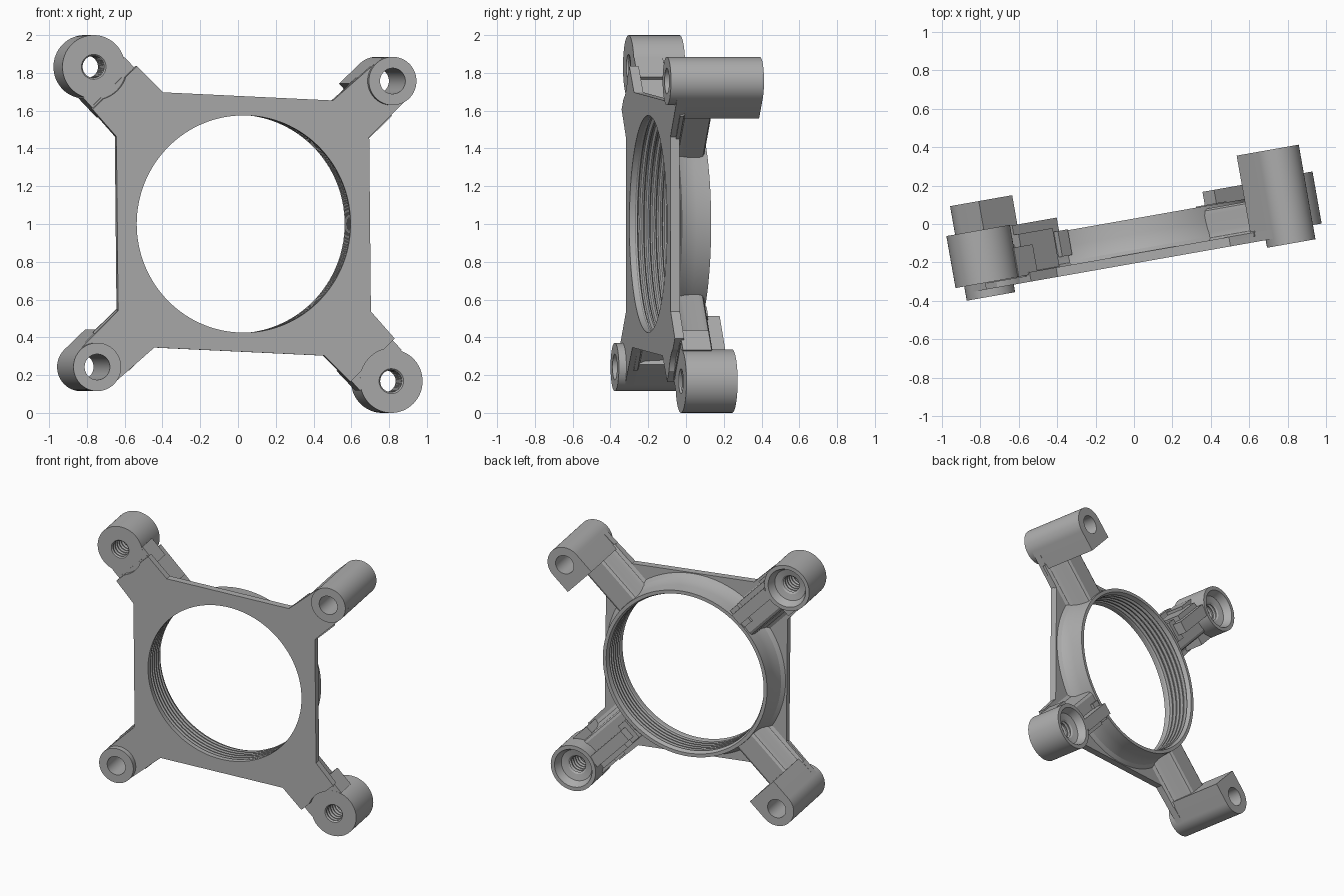
import bpy, bmesh, math
from mathutils import Vector

cube = bpy.data.objects.get("Cube")
if cube:
    bpy.data.objects.remove(cube, do_unlink=True)

grey = bpy.data.materials.new("grey_metal")
grey.use_nodes = True
COLOR = (0.42, 0.42, 0.42, 1)
grey.diffuse_color = COLOR
grey.node_tree.nodes["Principled BSDF"].inputs["Base Color"].default_value = COLOR

# Bracket frame: u across, v up, w from front to back, turned ten degrees
TURN = math.radians(10)
U = Vector((math.cos(TURN), math.sin(TURN), 0))
V = Vector((0, 0, 1))
W = Vector((-math.sin(TURN), math.cos(TURN), 0))
ORIGIN = Vector((0.03, -0.2, 1.0))


def place(u, v, w):
    return ORIGIN + U * u + V * v + W * w


def finish(bm, name):
    bmesh.ops.recalc_face_normals(bm, faces=bm.faces[:])
    mesh = bpy.data.meshes.new(name)
    bm.to_mesh(mesh)
    bm.free()
    obj = bpy.data.objects.new(name, mesh)
    bpy.context.collection.objects.link(obj)
    mesh.materials.append(grey)
    return obj


def select(obj):
    bpy.ops.object.select_all(action='DESELECT')
    obj.select_set(True)
    bpy.context.view_layer.objects.active = obj


def smooth(obj):
    select(obj)
    bpy.ops.object.shade_smooth_by_angle(angle=math.radians(25))


def loft(name, loops, closed=False):
    """Join matching loops of points; cap the ends unless closed."""
    bm = bmesh.new()
    rings = [[bm.verts.new(place(*p)) for p in loop] for loop in loops]
    n = len(rings[0])
    pairs = list(zip(rings, rings[1:])) + ([(rings[-1], rings[0])] if closed else [])
    for a, b in pairs:
        for i in range(n):
            j = (i + 1) % n
            bm.faces.new((a[i], a[j], b[j], b[i]))
    if not closed:
        bm.faces.new(rings[0])
        bm.faces.new(rings[-1])
    return finish(bm, name)


def prism(name, points, w0, w1):
    return loft(name, [[(u, v, w) for u, v in points] for w in (w0, w1)])


def circle(c, r, n=64):
    return [(c[0] + r * math.cos(2 * math.pi * i / n),
             c[1] + r * math.sin(2 * math.pi * i / n)) for i in range(n)]


def lathe(name, c, profile, n=64):
    loops = [[(u, v, w) for u, v in circle(c, r, n)] for r, w in profile]
    return loft(name, loops, closed=True)


def cut(obj, c, r, w0=-0.2, w1=0.7, n=64):
    cutter = prism("cutter", circle(c, r, n), w0, w1)
    cutter.hide_render = True
    mod = obj.modifiers.new("hole", 'BOOLEAN')
    mod.operation = 'DIFFERENCE'
    mod.solver = 'EXACT'
    mod.object = cutter
    select(obj)
    bpy.ops.object.modifier_apply(modifier=mod.name)
    bpy.data.objects.remove(cutter, do_unlink=True)


def thread(r_in, r_out, w0, w1, turns):
    step = (w1 - w0) / turns
    pts = []
    for i in range(turns):
        w = w0 + i * step
        pts += [(r_in, w), (r_in, w + step * 0.25),
                (r_out, w + step * 0.5), (r_out, w + step * 0.75)]
    return pts + [(r_in, w1)]


class Arm:
    """Directions along and across one arm, aimed at its boss centre."""
    def __init__(self, c):
        self.c = Vector(c)
        self.length = self.c.length
        self.d = self.c.normalized()
        self.n = Vector((-self.d.y, self.d.x))

    def at(self, t, p):
        return tuple(self.d * t + self.n * p)

    def bar(self, name, section, t0, t1):
        return loft(name, [[(*self.at(t, p), w) for p, w in section] for t in (t0, t1)])

    def box(self, name, t0, t1, p0, p1, w0, w1):
        return self.bar(name, [(p0, w0), (p1, w0), (p1, w1), (p0, w1)], t0, t1)


LONG_R, LONG_HOLE, SHORT_R = 0.128, 0.068, 0.168
long_arms = {"upper_left": Arm((0.794, 0.757)), "lower_right": Arm((-0.794, -0.757))}
short_arms = {"upper_right": Arm((-0.8, 0.832)), "lower_left": Arm((0.8, -0.832))}

# Front plate with four arms, the second half being the first turned half way
la, sa = long_arms["upper_left"], short_arms["upper_right"]
half = [(0.675, 0.46), la.at(la.length, -LONG_R), la.at(la.length, LONG_R), (0.48, 0.654),
        (-0.434, 0.697), sa.at(1.0, -0.165), sa.at(1.0, 0.165), (-0.684, 0.463)]
plate = prism("front_plate", half + [(-u, -v) for u, v in half], 0, 0.05)
cut(plate, (0, 0), 0.62, n=128)
for arm in long_arms.values():
    cut(plate, arm.c, LONG_HOLE)
for arm in short_arms.values():
    cut(plate, arm.c, 0.175)
smooth(plate)

# Threaded centre ring with a coved outer wall
ring = [(0.62, 0), (0.575, 0), (0.575, 0.03)]
ring += thread(0.578, 0.598, 0.035, 0.2, 5)
ring += [(0.59, 0.23), (0.615, 0.23), (0.622, 0.15), (0.63, 0.105),
         (0.645, 0.07), (0.672, 0.048), (0.672, 0.035), (0.62, 0.035)]
smooth(lathe("threaded_ring", (0, 0), ring, 128))

# Rib section with coved flanks
flank = [(0.14, 0.03), (0.14, 0.05), (0.118, 0.062), (0.104, 0.09),
         (0.098, 0.18), (0.088, 0.205), (0.07, 0.215)]
rib = flank + [(-p, w) for p, w in reversed(flank)]

# Long bosses: round collar in front, flat-ended body behind
for side, arm in long_arms.items():
    smooth(arm.bar(side + "_rib", rib, 0.61, arm.length - 0.12))
    outline = [arm.at(arm.length + LONG_R * math.cos(a), LONG_R * math.sin(a))
               for a in (math.pi * (i / 32 - 0.5) for i in range(33))]
    outline += [arm.at(arm.length - 0.155, LONG_R), arm.at(arm.length - 0.155, -LONG_R)]
    body = prism(side + "_long_boss", outline, 0.01, 0.46)
    cut(body, arm.c, LONG_HOLE)
    smooth(body)
    collar = [(LONG_HOLE, 0.03), (LONG_HOLE, -0.04), (LONG_R, -0.04), (LONG_R, 0.03)]
    smooth(lathe(side + "_boss_collar", arm.c, collar))

# Short bosses: threaded hole, cupped back, stepped rail and clip on the arm
for side, arm in short_arms.items():
    boss = [(SHORT_R, 0.31), (SHORT_R, 0.035), (0.066, 0.035)]
    boss += thread(0.058, 0.07, 0.045, 0.235, 6)
    boss += [(0.07, 0.245), (0.115, 0.255), (0.14, 0.31)]
    smooth(lathe(side + "_short_boss", arm.c, boss))
    smooth(arm.bar(side + "_rib", rib, 0.61, 1.01))
    arm.box(side + "_boss_root", 0.93, 1.075, -0.155, 0.155, 0.036, 0.19)
    arm.box(side + "_rail", 0.66, 1.0, -0.1, -0.015, 0.1, 0.305)
    arm.box(side + "_rail_step", 0.74, 1.0, -0.135, -0.09, 0.04, 0.255)
    arm.box(side + "_clip", 0.625, 0.7, -0.13, 0.02, 0.1, 0.235)
